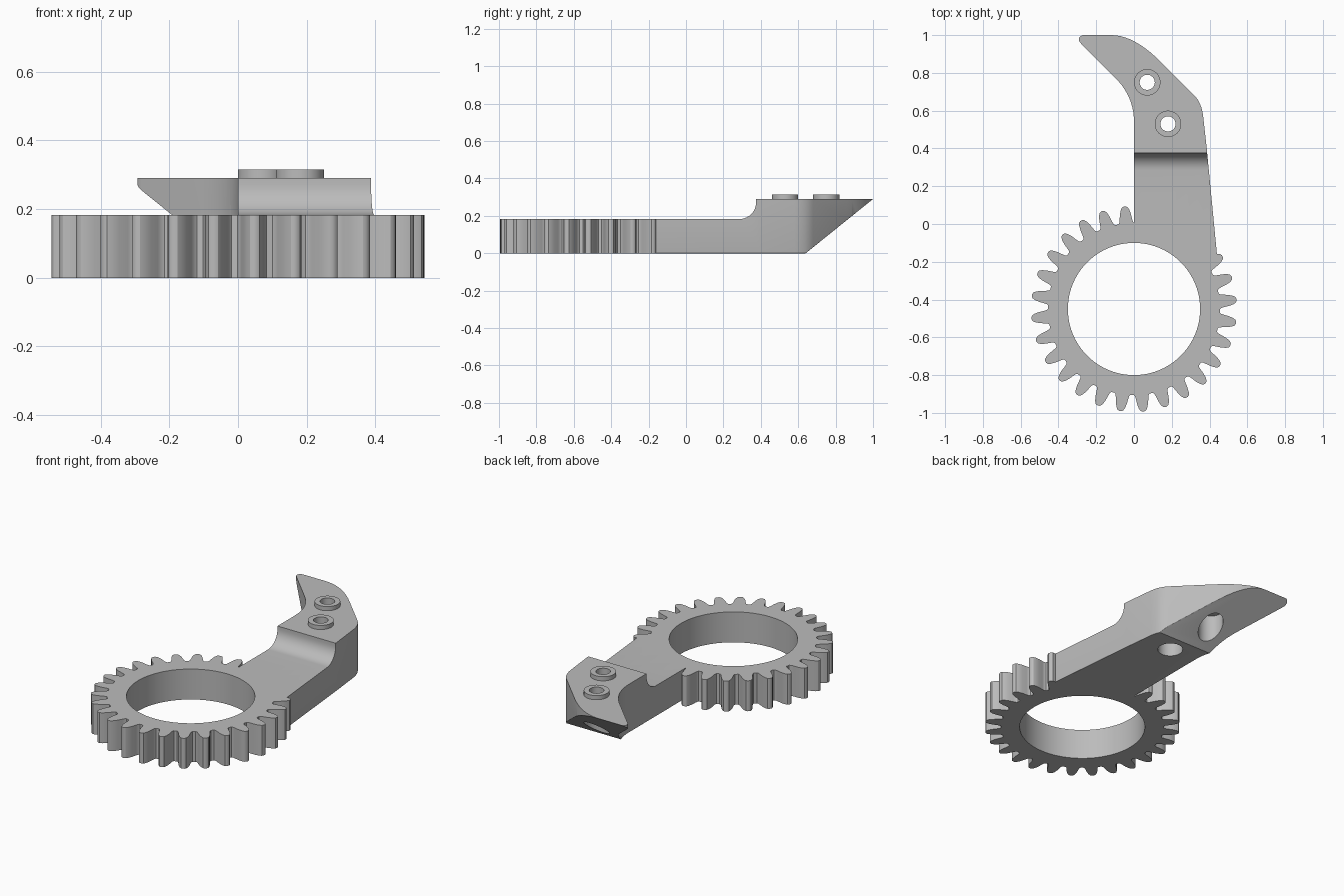
import bpy, bmesh, math
from mathutils import Vector

cube = bpy.data.objects.get("Cube")
if cube:
    bpy.data.objects.remove(cube, do_unlink=True)

GEAR = Vector((0, -0.45))
GEAR_H, HEAD_H = 0.183, 0.29
TEETH = 28

grey = bpy.data.materials.new("light_grey")
grey.use_nodes = True
grey.diffuse_color = (0.5, 0.5, 0.5, 1)
grey.node_tree.nodes["Principled BSDF"].inputs["Base Color"].default_value = (0.5, 0.5, 0.5, 1)


def prism(name, points, direction):
    """Closed 3D outline swept along a direction."""
    bm = bmesh.new()
    face = bm.faces.new([bm.verts.new(p) for p in points])
    swept = bmesh.ops.extrude_face_region(bm, geom=[face])["geom"]
    bmesh.ops.translate(bm, vec=direction,
                        verts=[v for v in swept if isinstance(v, bmesh.types.BMVert)])
    bmesh.ops.recalc_face_normals(bm, faces=bm.faces[:])
    mesh = bpy.data.meshes.new(name)
    bm.to_mesh(mesh)
    bm.free()
    mesh.materials.append(grey)
    obj = bpy.data.objects.new(name, mesh)
    bpy.context.collection.objects.link(obj)
    return obj


def polar(r, deg, centre=(0, 0)):
    a = math.radians(deg)
    return (centre[0] + r * math.cos(a), centre[1] + r * math.sin(a))


def plate(name, outline, z0, z1):
    return prism(name, [(x, y, z0) for x, y in outline], (0, 0, z1 - z0))


def cylinder(name, centre, r, z0, z1, sides=64):
    return plate(name, [polar(r, 360 * i / sides, centre) for i in range(sides)], z0, z1)


def curve(a, ctrl, b, n=10):
    """Quadratic curve from a to b."""
    a, ctrl, b = Vector(a), Vector(ctrl), Vector(b)
    return [tuple(a * (1 - t) ** 2 + ctrl * 2 * t * (1 - t) + b * t * t)
            for t in (i / n for i in range(n + 1))]


def combine(obj, tool, operation):
    """Apply a boolean and remove the tool."""
    mod = obj.modifiers.new("combine", 'BOOLEAN')
    mod.operation, mod.solver, mod.object = operation, 'EXACT', tool
    bpy.context.view_layer.objects.active = obj
    bpy.ops.object.modifier_apply(modifier=mod.name)
    bpy.data.objects.remove(tool, do_unlink=True)


# Gear ring with rounded teeth
flank = [(0.455, 5.3), (0.462, 4.5), (0.477, 4.0), (0.505, 3.3),
         (0.528, 2.4), (0.541, 1.5), (0.545, 0.6)]
tooth = [(r, -a) for r, a in flank] + [(r, a) for r, a in reversed(flank)]
outline = [polar(r, 5.2 + 360 * k / TEETH + a, GEAR) for k in range(TEETH) for r, a in tooth]
body = plate("gear_with_arm", outline, 0, GEAR_H)
combine(body, cylinder("ring_hole", GEAR, 0.35, -0.1, 0.4, 96), 'DIFFERENCE')

# Arm: curved plan outline crossed with a stepped side profile
plan = [(0.44, -0.17), (0.385, 0.4)]
plan += curve((0.365, 0.58), (0.355, 0.645), (0.32, 0.68), 6)
plan += curve((0.14, 0.86), (0.0, 1.0), (-0.12, 1.0))
plan += curve((-0.27, 1.0), (-0.31, 0.985), (-0.28, 0.955), 6)
plan += curve((-0.1, 0.775), (0.0, 0.675), (0.0, 0.54))
plan += [polar(0.4, a, GEAR) for a in (90, 76, 62, 48, 34)]
arm = plate("arm", plan, -0.1, 0.5)

side = [(-0.6, 0), (0.64, 0), (1.0, HEAD_H), (0.375, HEAD_H)]
side += [polar(0.09, -9 * i, (0.285, GEAR_H + 0.09)) for i in range(11)]
side += [(-0.6, GEAR_H)]
combine(arm, prism("side_profile", [(-0.6, y, z) for y, z in side], (1.3, 0, 0)), 'INTERSECT')

# Rounded lower edges of the arm
bm = bmesh.new()
bm.from_mesh(arm.data)
bmesh.ops.remove_doubles(bm, verts=bm.verts[:], dist=0.0005)
bmesh.ops.dissolve_limit(bm, angle_limit=0.01, verts=bm.verts[:], edges=bm.edges[:])
bm.normal_update()
lower = []
for e in bm.edges:
    if len(e.link_faces) != 2:
        continue
    under, wall = sorted(e.link_faces, key=lambda f: f.normal.z)
    a, b = (v.co for v in e.verts)
    if (under.normal.z < -0.5 and abs(wall.normal.z) < 0.1 and (a + b).y > 0
            and max(a.z, b.z) < 0.2 and under.normal.angle(wall.normal) < math.radians(100)):
        lower.append(e)
bmesh.ops.bevel(bm, geom=lower, offset=0.03, segments=4, profile=0.5,
                affect='EDGES', clamp_overlap=True)
bm.to_mesh(arm.data)
bm.free()
combine(body, arm, 'UNION')

# Two raised bosses, each drilled through and counterbored from below
for centre in ((0.07, 0.75), (0.18, 0.53)):
    combine(body, cylinder("boss", centre, 0.07, 0.25, 0.315), 'UNION')
    combine(body, cylinder("drill", centre, 0.04, -0.1, 0.5), 'DIFFERENCE')
    combine(body, cylinder("counterbore", centre, 0.07, -0.1, 0.2), 'DIFFERENCE')

# Smooth curved walls, crisp corners
bpy.ops.object.select_all(action='DESELECT')
body.select_set(True)
bpy.context.view_layer.objects.active = body
bpy.ops.object.shade_smooth_by_angle(angle=math.radians(30))
